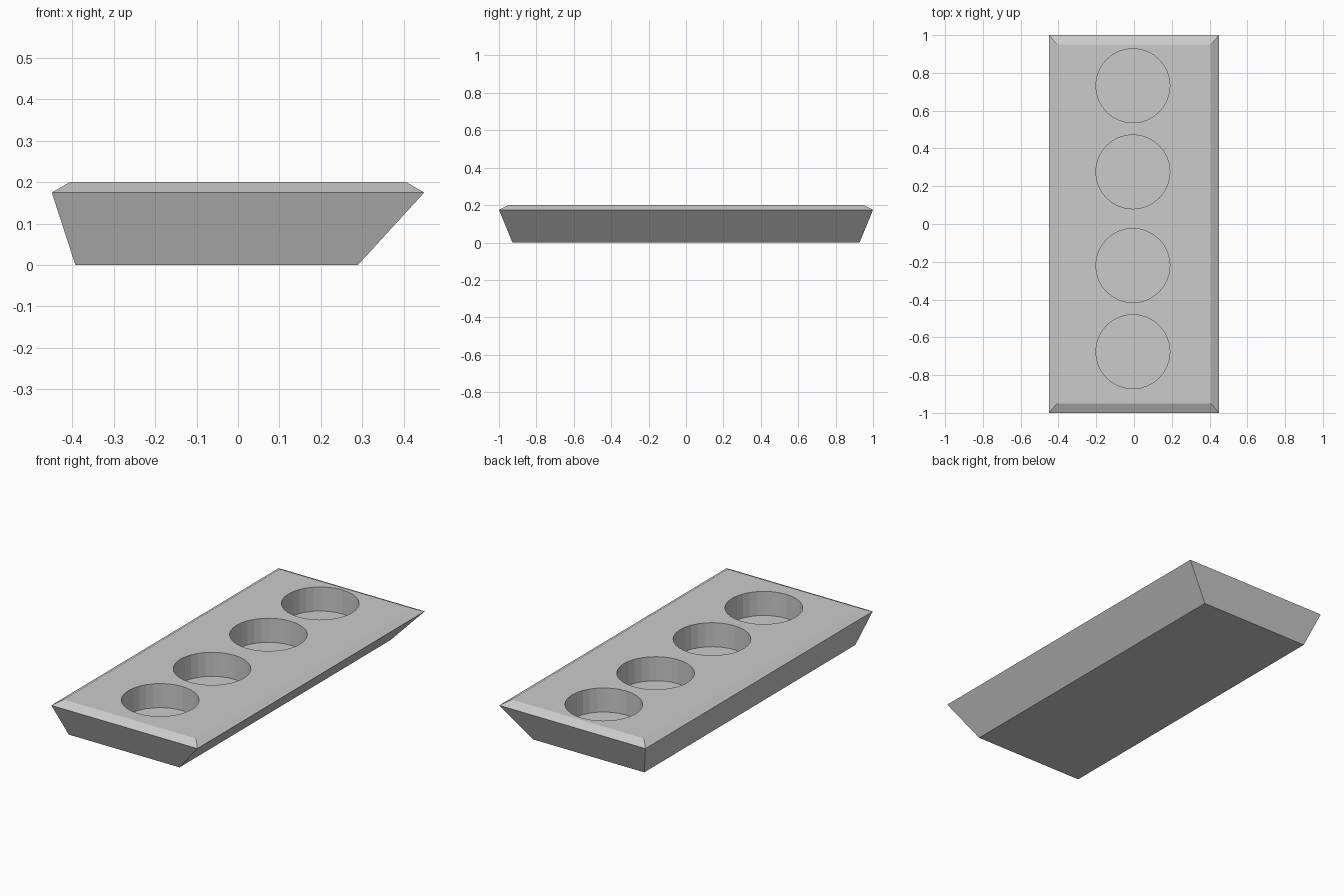
import bpy
import bmesh

if "Cube" in bpy.data.objects:
    bpy.data.objects.remove(bpy.data.objects["Cube"])

# Tray sections, bottom to top: z, x min, x max, y extent
SECTIONS = [
    (0.0, -0.393, 0.29, 0.928),
    (0.175, -0.45, 0.45, 1.0),
    (0.2, -0.407, 0.407, 0.95),
]
CUP_X, CUP_RADIUS, CUP_FLOOR = -0.006, 0.196, 0.066
CUP_YS = (0.732, 0.276, -0.22, -0.676)

# Tray body: loft through the rectangular sections
bm = bmesh.new()
rings = [[bm.verts.new((x, y, z)) for x, y in ((x0, -d), (x1, -d), (x1, d), (x0, d))]
         for z, x0, x1, d in SECTIONS]
bm.faces.new(rings[0])
bm.faces.new(rings[-1])
for lower, upper in zip(rings, rings[1:]):
    for i in range(4):
        j = (i + 1) % 4
        bm.faces.new((lower[i], lower[j], upper[j], upper[i]))
bmesh.ops.recalc_face_normals(bm, faces=bm.faces)
mesh = bpy.data.meshes.new("candle_tray")
bm.to_mesh(mesh)
bm.free()
tray = bpy.data.objects.new("candle_tray", mesh)
bpy.context.collection.objects.link(tray)

# Round candle cups sunk into the top
for y in CUP_YS:
    depth = 0.3
    bpy.ops.mesh.primitive_cylinder_add(
        vertices=32, radius=CUP_RADIUS, depth=depth,
        location=(CUP_X, y, CUP_FLOOR + depth / 2))
    cutter = bpy.context.object
    cutter.name = "cup_cutter"
    cutter.hide_render = True
    cut = tray.modifiers.new("cup", 'BOOLEAN')
    cut.operation = 'DIFFERENCE'
    cut.solver = 'EXACT'
    cut.object = cutter
    bpy.context.view_layer.objects.active = tray
    bpy.ops.object.modifier_apply(modifier=cut.name)
    bpy.data.objects.remove(cutter)
